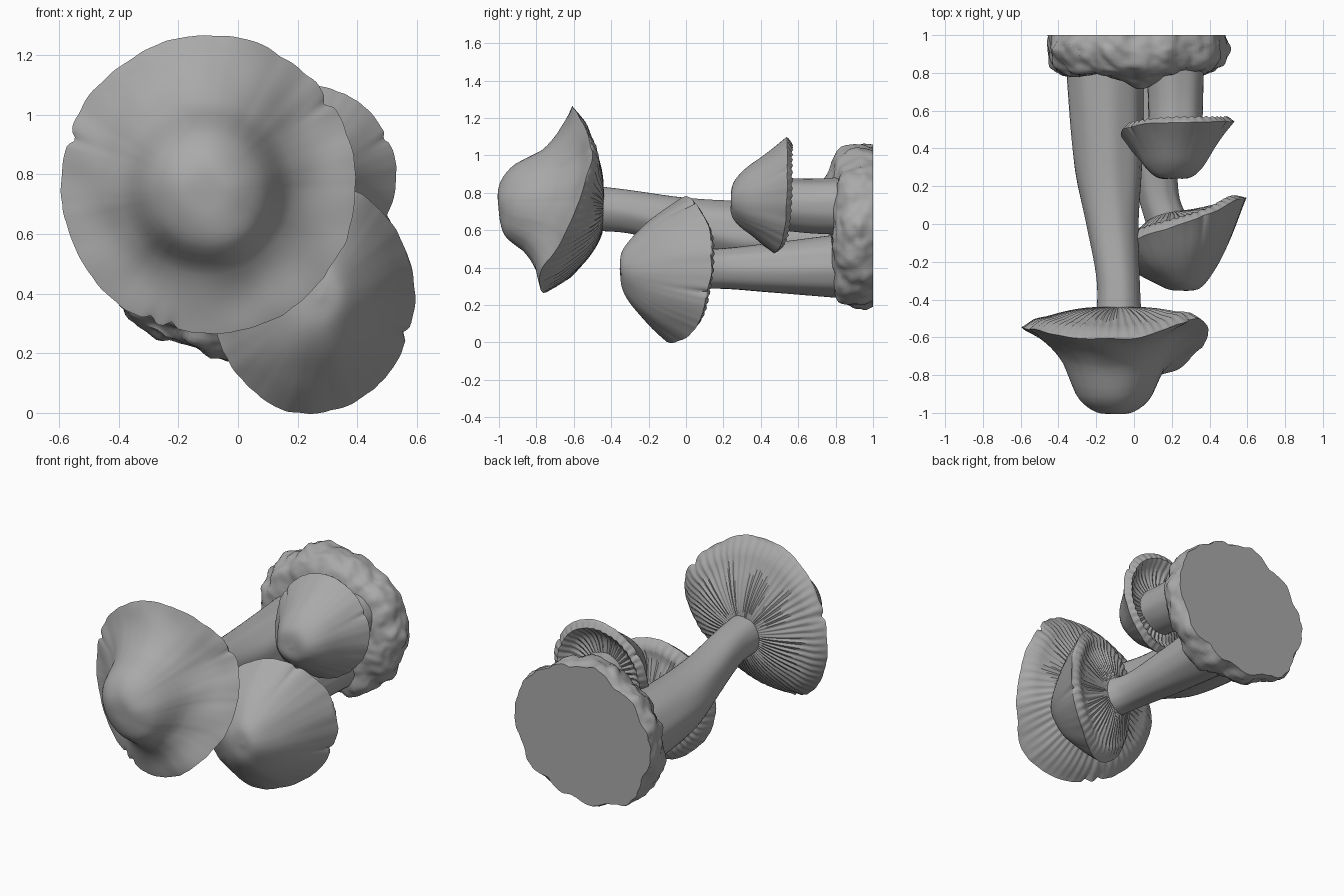
import bpy, bmesh
from math import sin, cos, pi, tau, exp, degrees
from mathutils import Vector, noise

if "Cube" in bpy.data.objects:
    bpy.data.objects.remove(bpy.data.objects["Cube"])

grey = bpy.data.materials.new("clay grey")
grey.use_nodes = True
colour = (0.4, 0.4, 0.4, 1)
grey.diffuse_color = colour
grey.node_tree.nodes["Principled BSDF"].inputs["Base Color"].default_value = colour


def skin(name, rings, angle=0.6):
    """Join equal rings of points into a closed, smooth solid."""
    bm = bmesh.new()
    loops = [[bm.verts.new(p) for p in ring] for ring in rings]
    n = len(loops[0])
    for a, b in zip(loops, loops[1:]):
        for i in range(n):
            j = (i + 1) % n
            bm.faces.new((a[i], a[j], b[j], b[i]))
    bm.faces.new(loops[0])
    bm.faces.new(loops[-1][::-1])
    bmesh.ops.recalc_face_normals(bm, faces=bm.faces)
    mesh = bpy.data.meshes.new(name)
    bm.to_mesh(mesh)
    bm.free()
    mesh.materials.append(grey)
    obj = bpy.data.objects.new(name, mesh)
    bpy.context.collection.objects.link(obj)
    bpy.ops.object.select_all(action="DESELECT")
    obj.select_set(True)
    bpy.context.view_layer.objects.active = obj
    bpy.ops.object.shade_smooth_by_angle(angle=angle)


def sample(profile, t):
    """Smooth interpolation through (t, value) points."""
    k = 0
    while k < len(profile) - 2 and t > profile[k + 1][0]:
        k += 1
    (t0, v0), (t1, v1) = profile[k], profile[k + 1]

    def slope(i):
        a, b = profile[max(i - 1, 0)], profile[min(i + 1, len(profile) - 1)]
        return (b[1] - a[1]) / (b[0] - a[0])

    u, w = (t - t0) / (t1 - t0), t1 - t0
    return (v0 * (1 + 2 * u) * (1 - u) ** 2 + slope(k) * w * u * (1 - u) ** 2
            + v1 * u * u * (3 - 2 * u) + slope(k + 1) * w * u * u * (u - 1))


def cap(name, apex, centre, size, rim, top, under, roll, hub, gills, notches, seed):
    """Mushroom cap facing -y: domed front, wavy notched rim, gilled back."""
    n = gills * 4
    apex, hub = Vector(apex), Vector(hub)

    def point(t, a, back):
        wave = noise.noise(Vector((cos(a) * 2, sin(a) * 2, seed)))
        fine = noise.noise(Vector((cos(a) * 9, sin(a) * 9, seed)))
        edge = 1 + (0.02 * wave + 0.012 * fine) * t ** 2
        for notch in notches:
            d = (a - notch + pi) % tau - pi
            edge -= 0.045 * exp(-(d / 0.035) ** 2) * t ** 8
        mid = (hub if back else apex).lerp(Vector((centre[0], 0, centre[1])), t)
        x = mid.x + size[0] * t * edge * cos(a)
        z = mid.z + size[1] * t * edge * sin(a)
        lip = sample(rim, degrees(a))
        if back:
            y = lip + (hub.y - lip) * sample(under, t)
            y += roll * exp(-((t - 0.87) / 0.09) ** 2)
            y += 0.008 * t * cos(gills * a + 2 * wave) * sin(pi * t) ** 0.5
        else:
            y = apex.y + (lip - apex.y) * sample(top, t)
            y += 0.012 * noise.noise(Vector((x, z, seed)) * 7)
        return x, y, z

    front = [0.01] + [i / 22 for i in range(1, 22)] + [0.98, 1.0]
    behind = [0.985, 0.96] + [i / 16 for i in range(15, 1, -1)]
    angles = [tau * i / n for i in range(n)]
    skin(name, [[point(t, a, False) for a in angles] for t in front]
         + [[point(t, a, True) for a in angles] for t in behind], 0.9)


def stem(name, path, seed):
    """Round stem through (x, y, z, radius) stations."""
    tracks = [[(p[1], p[c]) for p in path] for c in (0, 2, 3)]
    rings = []
    for i in range(31):
        y = path[0][1] + (path[-1][1] - path[0][1]) * i / 30
        x, z, r = (sample(track, y) for track in tracks)
        ring = []
        for j in range(48):
            a = tau * j / 48
            k = r * (1 + 0.05 * noise.noise(Vector((cos(a) * 2, y * 1.5, sin(a) * 2 + seed))))
            ring.append((x + k * cos(a), y, z + k * sin(a)))
        rings.append(ring)
    skin(name, rings)


# Caps (rim: angle in degrees, depth)
cap("large_cap", (-0.11, -1.0, 0.745), (-0.1, 0.765), (0.495, 0.5),
    [(0, -0.57), (30, -0.5), (60, -0.57), (90, -0.615), (180, -0.55),
     (230, -0.63), (270, -0.76), (310, -0.77), (335, -0.66), (360, -0.57)],
    [(0, 0), (0.2, 0.02), (0.38, 0.17), (0.47, 0.38), (0.55, 0.6), (0.72, 0.82), (1, 1)],
    [(0.1, 1), (0.3, 0.97), (0.5, 0.82), (0.7, 0.57), (0.85, 0.3), (1, 0)], 0.015,
    (-0.08, -0.44, 0.72), 60, (0.6, 2.82, 4.3, 4.45), 3.1)
cap("lower_cap", (0.28, -0.355, 0.39), (0.25, 0.39), (0.34, 0.39),
    [(0, 0.135), (30, 0.13), (60, 0.06), (90, 0), (135, -0.08), (180, -0.17),
     (225, -0.15), (270, -0.07), (315, 0.07), (360, 0.135)],
    [(0, 0), (0.25, 0.05), (0.5, 0.26), (0.75, 0.58), (1, 1)],
    [(0.1, 1), (0.3, 0.9), (0.5, 0.7), (0.7, 0.45), (0.85, 0.22), (1, 0)], 0.025,
    (0.2, 0.07, 0.39), 48, (5.95, 1.2), 8.4)
cap("upper_cap", (0.2, 0.235, 0.75), (0.23, 0.79), (0.3, 0.31),
    [(0, 0.54), (45, 0.54), (90, 0.54), (135, 0.52), (180, 0.48),
     (215, 0.4), (270, 0.47), (315, 0.52), (360, 0.54)],
    [(0, 0), (0.3, 0.05), (0.5, 0.25), (0.7, 0.58), (0.85, 0.8), (1, 1)],
    [(0.1, 1), (0.4, 1), (0.6, 0.9), (0.85, 0.2), (1, 0)], 0.035,
    (0.22, 0.49, 0.75), 40, (0.45, 2.6), 5.7)

# Stems
stem("large_stem", [(-0.08, -0.5, 0.72, 0.12), (-0.085, -0.3, 0.7, 0.116),
                    (-0.115, 0, 0.635, 0.138), (-0.135, 0.3, 0.58, 0.175),
                    (-0.155, 0.9, 0.56, 0.21)], 1)
stem("lower_stem", [(0.19, -0.02, 0.39, 0.12), (0.13, 0.15, 0.395, 0.108),
                    (0.1, 0.45, 0.4, 0.135), (0.08, 0.9, 0.41, 0.175)], 4)
stem("upper_stem", [(0.22, 0.42, 0.75, 0.14), (0.22, 0.65, 0.73, 0.145),
                    (0.22, 0.9, 0.73, 0.155)], 7)


# Lumpy mound with a flat back and a crumbly ridge between the stems
def mound_point(y, r, a):
    corner = 1 + 0.06 * max(0, cos(a - 3.9)) ** 4
    p = Vector((0.02 + 0.46 * r * corner * cos(a), y, 0.62 + 0.425 * r * corner * sin(a)))
    out = Vector((cos(a) * r, -0.5 if y < 0.9 else 0, sin(a) * r))
    lump = noise.fractal(p * 6, 1.1, 2.1, 3) + 0.5 * abs(noise.noise(p * 11))
    ridge = exp(-((p.x - 0.03) / 0.09) ** 2 - ((p.z - 0.82) / 0.12) ** 2)
    p += out * 0.035 * lump
    p.y = 1.0 if y == 1 else min(p.y - 0.07 * ridge * (y < 0.85), 0.995)
    return p


outline = [(0, 0.775), (0.6, 0.785), (0.84, 0.8), (1.0, 0.84),
           (1.15, 0.9), (1.3, 0.95), (1.4, 1.0)]
width = [(0, 0.01), (0.6, 0.6), (0.84, 0.84), (1.0, 0.95),
         (1.15, 1.01), (1.3, 1.01), (1.4, 0.98)]
steps = [1.4 * i / 40 for i in range(41)]
skin("mound", [[mound_point(1 if s == 1.4 else sample(outline, s), sample(width, s), tau * i / 160)
                for i in range(160)] for s in steps])
